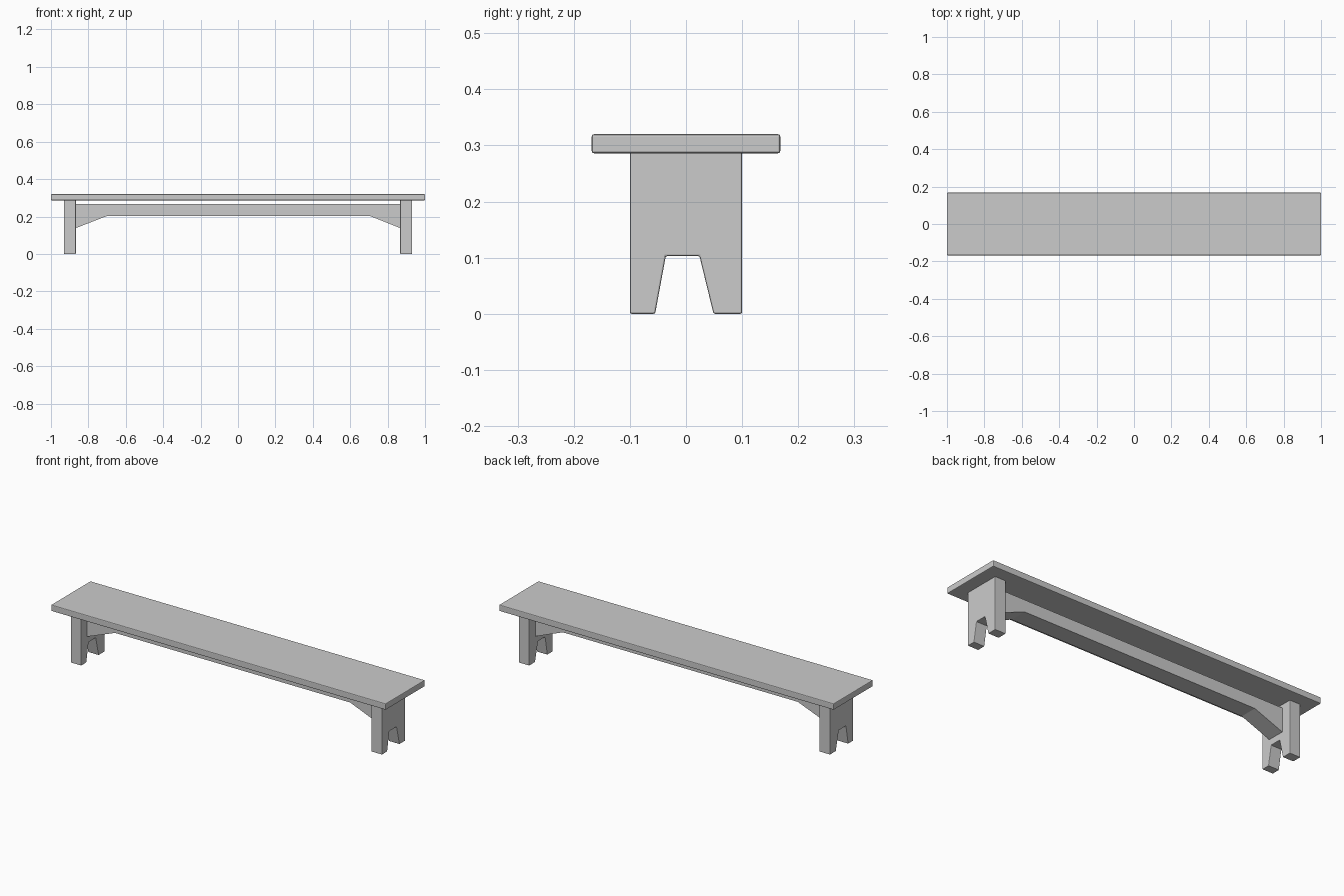
import bpy, bmesh

if "Cube" in bpy.data.objects:
    bpy.data.objects.remove(bpy.data.objects["Cube"])


def extrude_profile(name, profile, to_a, to_b, bevel):
    """Closed prism between two mapped copies of a 2D profile, edges softened."""
    bm = bmesh.new()
    a = [bm.verts.new(to_a(u, v)) for u, v in profile]
    b = [bm.verts.new(to_b(u, v)) for u, v in profile]
    bm.faces.new(a)
    bm.faces.new(b[::-1])
    n = len(profile)
    for i in range(n):
        j = (i + 1) % n
        bm.faces.new((a[i], b[i], b[j], a[j]))
    bmesh.ops.recalc_face_normals(bm, faces=bm.faces)
    me = bpy.data.meshes.new(name)
    bm.to_mesh(me)
    bm.free()
    ob = bpy.data.objects.new(name, me)
    bpy.context.collection.objects.link(ob)
    if bevel:
        mod = ob.modifiers.new("soft_edges", 'BEVEL')
        mod.width = bevel
        mod.segments = 2
    return ob


def along_x(x):
    return lambda y, z: (x, y, z)


def along_y(y):
    return lambda x, z: (x, y, z)


# Seat plank
seat = [(-0.168, 0.286), (0.168, 0.286), (0.168, 0.32), (-0.168, 0.32)]
extrude_profile("seat", seat, along_x(-1), along_x(1), 0.004)

# Notched end boards
leg = [(-0.1, 0), (-0.055, 0), (-0.036, 0.103), (0.024, 0.103),
       (0.049, 0), (0.1, 0), (0.1, 0.288), (-0.1, 0.288)]
for side, s in (("left", -1), ("right", 1)):
    extrude_profile(side + "_leg", leg, along_x(s * 0.867), along_x(s * 0.931), 0.003)

# Stretcher beam with angled braces at its ends
beam = [(-0.87, 0.268), (-0.87, 0.137), (-0.7, 0.203),
        (0.705, 0.203), (0.87, 0.137), (0.87, 0.268)]
extrude_profile("stretcher", beam, along_y(-0.05), along_y(0.045), 0)
